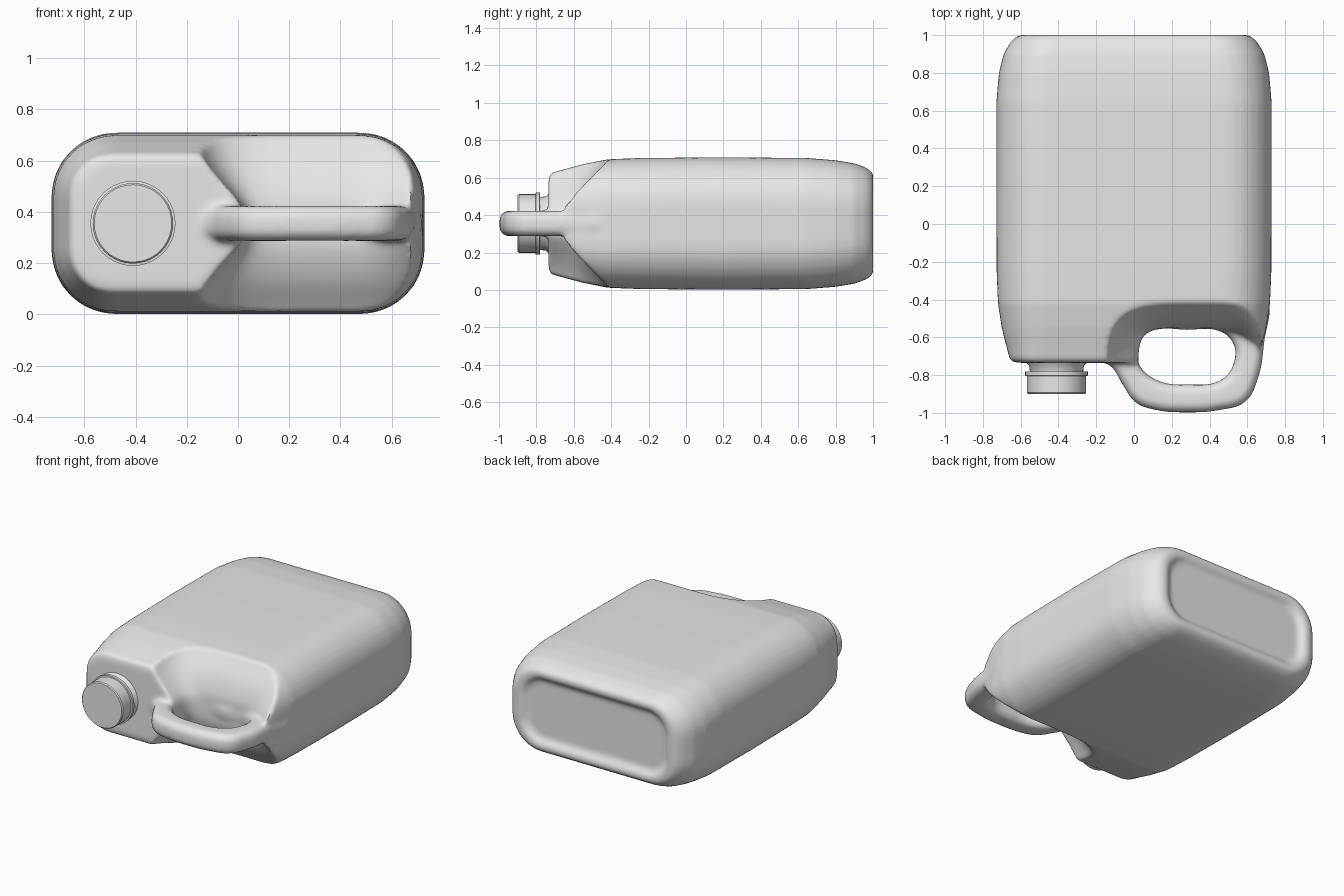
import bpy, bmesh, math
from mathutils import Vector

if "Cube" in bpy.data.objects:
    bpy.data.objects.remove(bpy.data.objects["Cube"])

ZC = 0.355  # height of the mid plane

plastic = bpy.data.materials.new("grey plastic")
plastic.use_nodes = True
GREY = (0.8, 0.8, 0.8, 1)
plastic.diffuse_color = GREY
plastic.node_tree.nodes["Principled BSDF"].inputs["Base Color"].default_value = GREY


def loft(name, rings):
    """Skin a list of closed rings and cap both ends."""
    bm = bmesh.new()
    loops = [[bm.verts.new(p) for p in ring] for ring in rings]
    n = len(loops[0])
    for a, b in zip(loops, loops[1:]):
        for i in range(n):
            j = (i + 1) % n
            bm.faces.new((a[i], a[j], b[j], b[i]))
    bm.faces.new(loops[0])
    bm.faces.new(loops[-1])
    bmesh.ops.recalc_face_normals(bm, faces=bm.faces)
    mesh = bpy.data.meshes.new(name)
    bm.to_mesh(mesh)
    bm.free()
    mesh.materials.append(plastic)
    ob = bpy.data.objects.new(name, mesh)
    bpy.context.collection.objects.link(ob)
    return ob


def rounded_ring(y, w, h, r, cx=0.0, steps=8):
    """Rounded rectangle across the y axis, half sizes w and h."""
    ring = []
    for q, (sx, sz) in enumerate(((1, 1), (-1, 1), (-1, -1), (1, -1))):
        for k in range(steps + 1):
            a = math.pi / 2 * (q + k / steps)
            ring.append(Vector((cx + sx * (w - r) + r * math.cos(a), y,
                                ZC + sz * (h - r) + r * math.sin(a))))
    return ring


def activate(ob):
    bpy.ops.object.select_all(action='DESELECT')
    ob.select_set(True)
    bpy.context.view_layer.objects.active = ob


def apply_modifier(ob, kind, **settings):
    activate(ob)
    mod = ob.modifiers.new(kind.lower(), kind)
    for key, value in settings.items():
        setattr(mod, key, value)
    bpy.ops.object.modifier_apply(modifier=mod.name)


# Container body: y, half width, half height, corner radius; ends in a base recess
sections = [(-0.735, 0.61, 0.235, 0.13), (-0.725, 0.655, 0.27, 0.16),
            (-0.65, 0.675, 0.29, 0.19), (-0.55, 0.70, 0.317, 0.22),
            (-0.42, 0.72, 0.343, 0.24), (-0.25, 0.727, 0.35, 0.25),
            (0.2, 0.728, 0.354, 0.25), (0.65, 0.728, 0.35, 0.25),
            (0.8, 0.715, 0.338, 0.25), (0.9, 0.69, 0.322, 0.24),
            (0.96, 0.655, 0.30, 0.22), (0.99, 0.625, 0.28, 0.2),
            (1.003, 0.59, 0.26, 0.18), (1.0, 0.56, 0.235, 0.16),
            (0.97, 0.52, 0.195, 0.12)]
body = loft("container_body", [rounded_ring(*s) for s in sections])


# Scooped cutter around the handle, mirrored about the mid plane
def scoop_ring(dz, left, back, right, r):
    pts = [(left, -1.5), (left, -1.0), (left, back - 1.3 * r),
           (left + 0.2 * r, back - 0.4 * r), (left + 0.9 * r, back),
           (0.3, back), (0.52, back), (0.64, (back * 2 + right) / 3),
           (0.9, right), (0.9, -1.5)]
    return [Vector((x, y, ZC + dz)) for x, y in pts]


half = [(0.05, 0.02, -0.55, -0.85, 0.1), (0.09, 0.0, -0.55, -0.8, 0.1),
        (0.16, -0.07, -0.53, -0.68, 0.15), (0.25, -0.15, -0.49, -0.55, 0.2),
        (0.345, -0.19, -0.405, -0.42, 0.25), (0.6, -0.26, -0.28, -0.28, 0.25)]
levels = [(-dz, *rest) for dz, *rest in reversed(half)] + half
cutter = loft("scoop_cutter", [scoop_ring(*lv) for lv in levels])
cutter.hide_render = True
apply_modifier(cutter, 'SUBSURF', levels=2)
apply_modifier(body, 'BOOLEAN', operation='DIFFERENCE', object=cutter, solver='EXACT')
bpy.data.objects.remove(cutter)

# Handle: rounded plate with a grip hole
outline = [(-0.3, -0.58), (-0.2, -0.715), (-0.12, -0.755), (-0.06, -0.85),
           (0.01, -0.945), (0.12, -0.985), (0.28, -0.997), (0.45, -0.985),
           (0.59, -0.94), (0.655, -0.82), (0.69, -0.62), (0.71, -0.4),
           (0.6, -0.25), (-0.2, -0.3)]
grip = [(0.005, -0.64), (0.07, -0.57), (0.28, -0.56), (0.46, -0.57),
        (0.525, -0.63), (0.53, -0.73), (0.47, -0.82), (0.28, -0.85),
        (0.13, -0.83), (0.03, -0.75)]
BEVEL = 0.05
curve = bpy.data.curves.new("handle", 'CURVE')
curve.dimensions = '2D'
curve.fill_mode = 'BOTH'
curve.extrude = 0.018
curve.bevel_depth = BEVEL
curve.bevel_resolution = 4
curve.offset = -BEVEL
for path in (outline, grip):
    spline = curve.splines.new('BEZIER')
    spline.bezier_points.add(len(path) - 1)
    spline.use_cyclic_u = True
    for bp, (x, y) in zip(spline.bezier_points, path):
        bp.co = (x, y, 0)
        bp.handle_left_type = bp.handle_right_type = 'AUTO'
handle = bpy.data.objects.new("handle", curve)
handle.location.z = ZC
bpy.context.collection.objects.link(handle)
activate(handle)
bpy.ops.object.convert(target='MESH')
handle = bpy.context.object
apply_modifier(handle, 'WELD', merge_threshold=0.0005)

# Blend handle and body into one moulded skin
activate(body)
handle.select_set(True)
bpy.ops.object.join()
apply_modifier(body, 'REMESH', mode='VOXEL', voxel_size=0.014)
apply_modifier(body, 'SMOOTH', factor=0.5, iterations=6)
body.data.materials.clear()
body.data.materials.append(plastic)


# Neck and screw cap, turned about the y axis
def turned(name, profile):
    return loft(name, [rounded_ring(y, r, r, r, -0.41, 10) for y, r in profile])


neck = turned("neck", [(-0.70, 0.17), (-0.735, 0.16), (-0.75, 0.145), (-0.79, 0.14)])
collar = turned("cap_collar", [(-0.78, 0.16), (-0.782, 0.166), (-0.803, 0.166), (-0.805, 0.155)])
cap = turned("screw_cap", [(-0.795, 0.157), (-0.893, 0.157), (-0.90, 0.151)])

for ob in (body, neck, collar, cap):
    bm = bmesh.new()
    bm.from_mesh(ob.data)
    bmesh.ops.remove_doubles(bm, verts=bm.verts, dist=0.0001)
    bm.to_mesh(ob.data)
    bm.free()
    activate(ob)
    bpy.ops.object.shade_smooth_by_angle(angle=math.radians(40))
